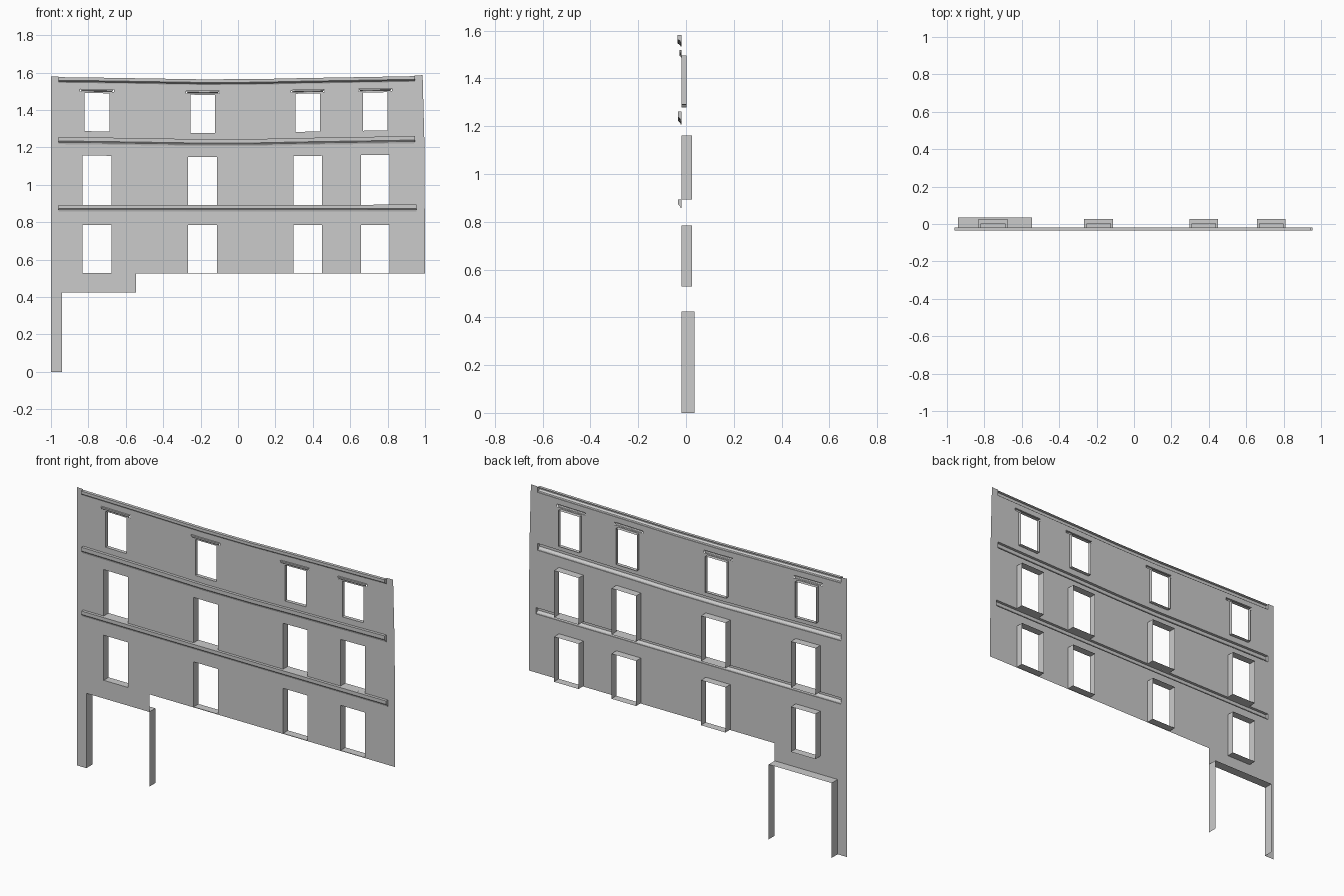
import bpy, bmesh

if "Cube" in bpy.data.objects:
    bpy.data.objects.remove(bpy.data.objects["Cube"])

WALL_Y = -0.018
SAG = [(-1, .003), (-.75, 0), (-.2, -.009), (.1, -.008), (.37, -.002), (.73, .004), (1, .009)]


def clamp(t):
    return max(0.0, min(1.0, t))


def warp(x, y, z):
    """Old-building sag: upper floors dip in the middle, right edge leans in."""
    s = SAG[-1][1]
    for (x0, s0), (x1, s1) in zip(SAG, SAG[1:]):
        if x <= x1:
            s = s0 + (s1 - s0) * (x - x0) / (x1 - x0)
            break
    z2 = z + s * clamp((z - .85) / .4)
    if x > .99:
        x -= .003 * clamp((z - .53) / .67) + .01 * clamp((z - 1.2) / .38)
    return x, y, z2


def make(name, faces):
    bm = bmesh.new()
    for f in faces:
        bm.faces.new([bm.verts.new(warp(*p)) for p in f])
    bmesh.ops.remove_doubles(bm, verts=bm.verts, dist=1e-5)
    bmesh.ops.recalc_face_normals(bm, faces=bm.faces)
    me = bpy.data.meshes.new(name)
    bm.to_mesh(me)
    bm.free()
    ob = bpy.data.objects.new(name, me)
    bpy.context.collection.objects.link(ob)
    return ob


# Openings: (x0, x1, z0, z1)
centres = [-.754, -.189, .373, .734]
top_win = [(c - .066, c + .066, 1.286, 1.49) for c in centres]
mid_win = [(c - .077, c + .077, .893, 1.156) for c in centres]
low_win = [(c - .077, c + .077, .528, .784) for c in centres]
lintels = [(c - .09, c + .09, 1.497, 1.512) for c in centres]
cornices = {"top_cornice": (-.96, .945, 1.543, 1.573),
            "middle_cornice": (-.96, .945, 1.215, 1.253),
            "lower_cornice": (-.96, .955, .858, .893)}
below = [(-.94, -.545, 0, .425), (-.545, 1, 0, .525)]
holes = top_win + mid_win + low_win + lintels + below + list(cornices.values())
# The wall between its raised ends stops under the top cornice
holes.append((-.96, .945, 1.543, 1.577))


# Wall sheet: grid of cells, leaving the openings out
def breaks(vals):
    return sorted(set(round(v, 4) for v in vals))


xs = breaks([-1, 1] + [v for h in holes for v in h[:2]] + [p[0] for p in SAG])
zs = breaks([0, 1.577] + [v for h in holes for v in h[2:]])
cells = []
for xa, xb in zip(xs, xs[1:]):
    for za, zb in zip(zs, zs[1:]):
        cx, cz = (xa + xb) / 2, (za + zb) / 2
        if not any(h[0] < cx < h[1] and h[2] < cz < h[3] for h in holes):
            cells.append([(xa, WALL_Y, za), (xb, WALL_Y, za), (xb, WALL_Y, zb), (xa, WALL_Y, zb)])
make("wall", cells)


# Reveals: open tubes running back from each opening
def reveal(name, box, back, sill=True):
    x0, x1, z0, z1 = box
    loop = [(x0, z0), (x0, z1), (x1, z1), (x1, z0)]
    if sill:
        loop.append(loop[0])
    faces = [[(a[0], WALL_Y, a[1]), (b[0], WALL_Y, b[1]), (b[0], back, b[1]), (a[0], back, a[1])]
             for a, b in zip(loop, loop[1:])]
    make(name, faces)


for i in range(4):
    reveal(f"top_window_reveal_{i + 1}", top_win[i], .003)
    reveal(f"middle_window_reveal_{i + 1}", mid_win[i], .026)
    reveal(f"lower_window_reveal_{i + 1}", low_win[i], .026)
reveal("doorway_reveal", below[0], .036, sill=False)


# Mouldings: hollow profile swept along x, capped at the ends
def moulding(name, box, depth, taper=0):
    x0, x1, z0, z1 = box
    h = z1 - z0
    prof = [(0, 1), (1, 1), (1, .45), (.75, .32), (.4, .2), (.25, 0), (0, 0)]
    stations = breaks([x0, x1] + [x for x in xs if x0 < x < x1])

    def point(x, p):
        inset = taper * (1 - p[1])
        x = x + inset if x == stations[0] else x - inset if x == stations[-1] else x
        return (x, WALL_Y - depth * p[0], z0 + h * p[1])

    faces = []
    for a, b in zip(stations, stations[1:]):
        for p, q in zip(prof, prof[1:]):
            faces.append([point(a, p), point(b, p), point(b, q), point(a, q)])
    for end in (stations[0], stations[-1]):
        faces.append([point(end, p) for p in prof])
    make(name, faces)


for name, box in cornices.items():
    moulding(name, box, .018 if name == "top_cornice" else .016)
for i, box in enumerate(lintels):
    moulding(f"window_lintel_{i + 1}", box, .010, taper=.01)
